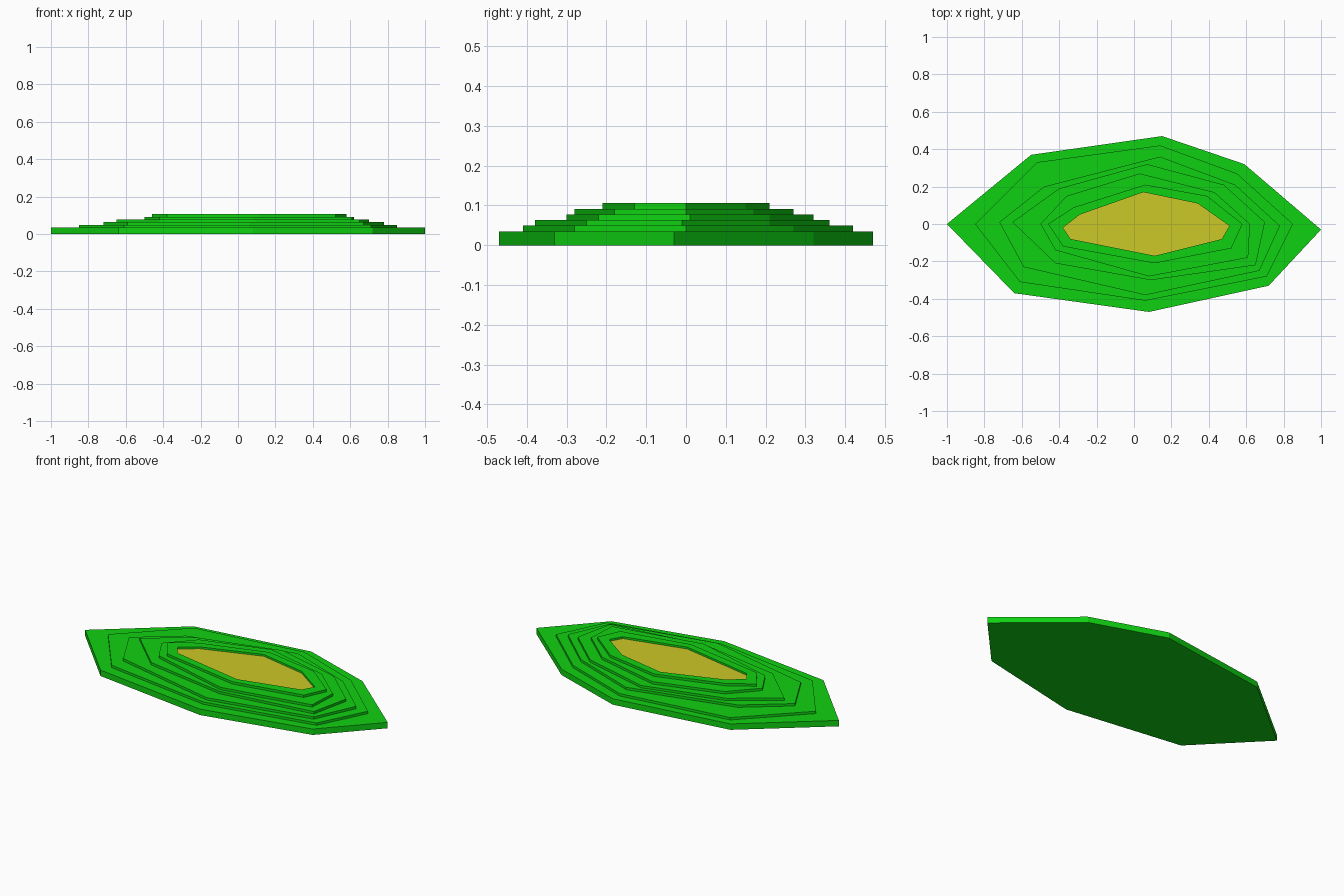
import bpy
import bmesh

default_cube = bpy.data.objects.get("Cube")
if default_cube:
    bpy.data.objects.remove(default_cube, do_unlink=True)


def make_material(name, colour):
    material = bpy.data.materials.new(name)
    material.use_nodes = True
    material.diffuse_color = colour
    material.node_tree.nodes["Principled BSDF"].inputs["Base Color"].default_value = colour
    return material


def finish(name, bm, material):
    bmesh.ops.recalc_face_normals(bm, faces=bm.faces)
    mesh = bpy.data.meshes.new(name)
    bm.to_mesh(mesh)
    bm.free()
    mesh.materials.append(material)
    part = bpy.data.objects.new(name, mesh)
    bpy.context.scene.collection.objects.link(part)
    return part


def ring(bm, outline, height):
    return [bm.verts.new((x / 100, y / 100, height)) for x, y in outline]


def bridge(bm, first, second):
    count = len(first)
    for i in range(count):
        j = (i + 1) % count
        bm.faces.new((first[i], first[j], second[j], second[i]))


def slab(name, outline, bottom, top, material):
    bm = bmesh.new()
    low, high = ring(bm, outline, bottom), ring(bm, outline, top)
    bridge(bm, low, high)
    bm.faces.new(low)
    bm.faces.new(high)
    return finish(name, bm, material)


def open_rim(name, outer, inner, bottom, top, material):
    bm = bmesh.new()
    loops = [ring(bm, outline, height) for outline, height in
             ((outer, bottom), (outer, top), (inner, top), (inner, bottom))]
    for i, loop in enumerate(loops):
        bridge(bm, loop, loops[(i + 1) % len(loops)])
    return finish(name, bm, material)


green = make_material("grass green", (0.005, 0.64, 0.006, 1))
yellow = make_material("sand yellow", (0.6, 0.58, 0.02, 1))

# Irregular eight-sided outlines in hundredths, widest first
base = [(-100, 0), (-55, 37), (15, 47), (59, 32), (100, -3), (72, -33), (8, -47), (-64, -37)]
terraces = [
    [(-85, 0), (-52, 33), (14, 42), (55, 27), (85, 0), (71, -28), (6, -41), (-61, -31)],
    [(-72, 1), (-48, 20), (14, 36), (54, 21), (78, -1), (67, -25), (6, -38), (-59, -23)],
    [(-65, 1), (-40, 19), (7, 32), (48, 21), (70, 1), (65, -22), (9, -30), (-42, -21)],
    [(-50, 0), (-36, 15), (3, 27), (43, 17), (62, 0), (61, -18), (8, -28), (-42, -14)],
]
rim = [(-46, 0), (-32, 9), (6, 21), (39, 15), (58, 0), (52, -13), (11, -21), (-38, -12)]
basin = [(-38, -2), (-29, 5), (5, 17), (34, 11), (51, -1), (47, -8), (11, -17), (-34, -8)]

# Thick base slab with thin terraces stacked on it
step = 0.0142
height = 0.035
slab("base_slab", base, 0, height, green)
for number, outline in enumerate(terraces, start=1):
    slab(f"terrace_{number}", outline, height, height + step, green)
    height += step

# Top rim around a shallow sunken floor
open_rim("top_rim", rim, basin, height, height + step, green)
slab("basin_floor", basin, height, height + 0.003, yellow)
